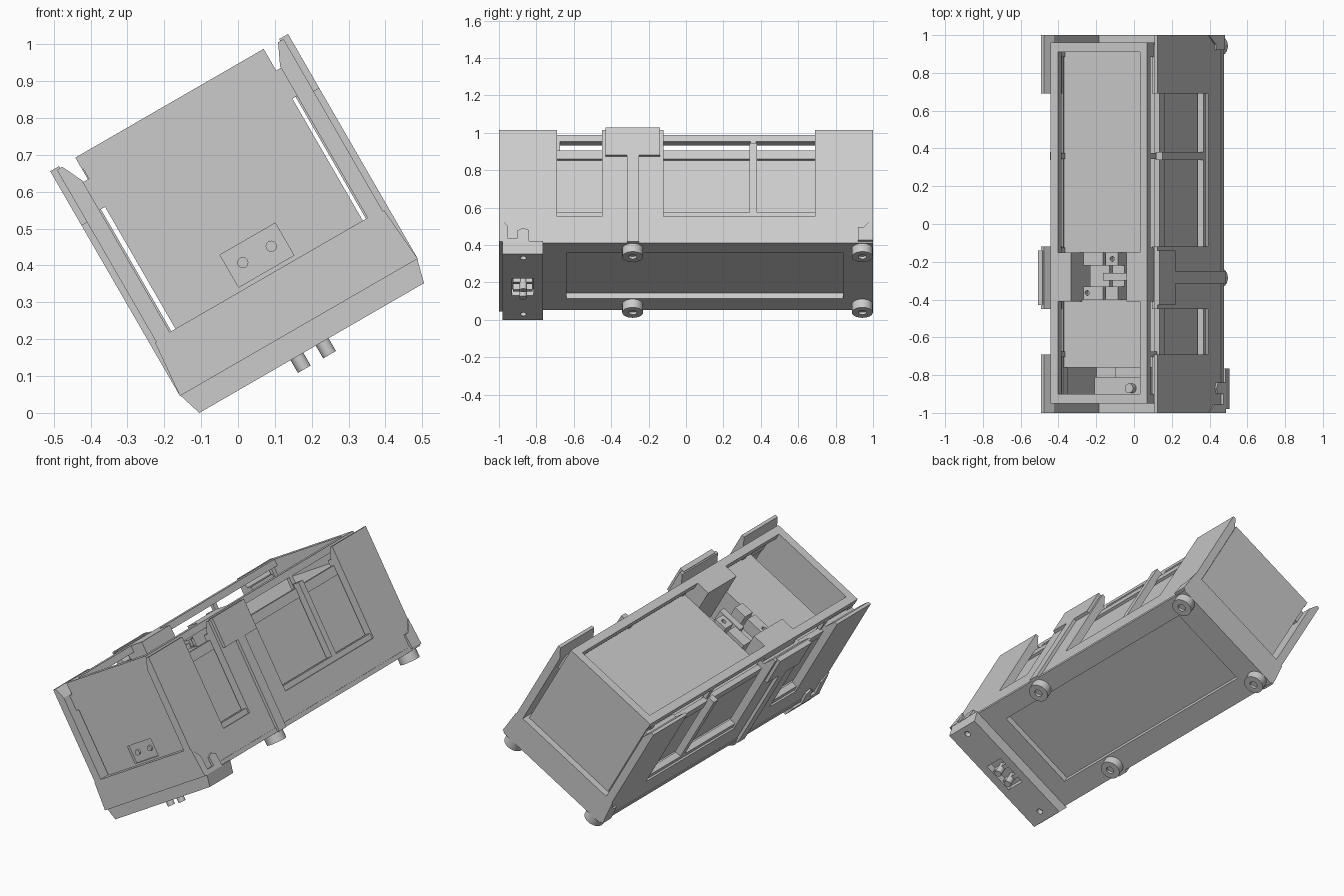
import bpy, bmesh, math
from mathutils import Matrix, Vector

cube = bpy.data.objects.get("Cube")
if cube:
    bpy.data.objects.remove(cube)

# The whole unit is modelled upright, then tilted about y
TILT = Matrix.Translation((-0.105, 0, 0)) @ Matrix.Rotation(math.radians(-30), 4, 'Y')
WIDTH = 0.7

grey = bpy.data.materials.new("plain grey")
GREY = (0.6, 0.6, 0.6, 1)
grey.diffuse_color = GREY
grey.use_nodes = True
grey.node_tree.nodes["Principled BSDF"].inputs["Base Color"].default_value = GREY


def finish(name, bm, mirrored=False):
    if mirrored:
        for v in bm.verts:
            v.co.x = WIDTH - v.co.x
    bm.normal_update()
    bmesh.ops.recalc_face_normals(bm, faces=bm.faces)
    mesh = bpy.data.meshes.new(name)
    bm.to_mesh(mesh)
    bm.free()
    mesh.materials.append(grey)
    ob = bpy.data.objects.new(name, mesh)
    bpy.context.collection.objects.link(ob)
    ob.matrix_world = TILT
    return ob


def prism(name, points, axis, a, b, mirrored=False, lean=0):
    """Extrude a profile: (x, z) points along y, or (y, z) points along x.
    Lean draws the outer side inwards with height."""
    bm = bmesh.new()
    place = (lambda p, t: (p[0], t, p[1])) if axis == 'y' else (lambda p, t: (t, p[0], p[1]))
    face = bm.faces.new([bm.verts.new(place(p, a)) for p in points])
    new = bmesh.ops.extrude_face_region(bm, geom=[face])["geom"]
    outer = [g for g in new if isinstance(g, bmesh.types.BMVert)]
    bmesh.ops.translate(bm, vec=Vector(place((0, 0), b - a)), verts=outer)
    for v in outer:
        v.co.x -= lean * v.co.z
    return finish(name, bm, mirrored)


def box(name, x0, x1, y0, y1, z0, z1, mirrored=False):
    return prism(name, [(x0, z0), (x1, z0), (x1, z1), (x0, z1)], 'y', y0, y1, mirrored)


def cylinder(name, x, y, z, r, depth, axis='z'):
    bm = bmesh.new()
    bmesh.ops.create_cone(bm, cap_ends=True, segments=24, radius1=r, radius2=r, depth=depth)
    if axis == 'y':
        bmesh.ops.rotate(bm, verts=bm.verts, matrix=Matrix.Rotation(math.pi / 2, 3, 'X'))
    bmesh.ops.translate(bm, vec=(x, y, z), verts=bm.verts)
    ob = finish(name, bm)
    smooth(ob)
    return ob


def smooth(ob):
    bpy.ops.object.select_all(action='DESELECT')
    ob.select_set(True)
    bpy.context.view_layer.objects.active = ob
    bpy.ops.object.shade_smooth_by_angle()


def cut(ob, *cutters):
    for cutter in cutters:
        mod = ob.modifiers.new("cut", 'BOOLEAN')
        mod.object, mod.operation, mod.solver = cutter, 'DIFFERENCE', 'EXACT'
    bpy.context.view_layer.update()
    mesh = bpy.data.meshes.new_from_object(ob.evaluated_get(bpy.context.evaluated_depsgraph_get()))
    ob.modifiers.clear()
    ob.data = mesh
    for cutter in cutters:
        bpy.data.objects.remove(cutter)


# Base with a shallow recess underneath and a slightly wider foot edge
base = prism("base", [(-0.009, 0.066), (0.709, 0.066), (0.709, 0.09), (0.705, 0.09), (0.705, 0.23),
                      (-0.005, 0.23), (-0.005, 0.09), (-0.009, 0.09)], 'y', -1, 1)
cut(base, box("recess", 0.115, 0.6, -0.64, 0.84, 0, 0.1))

# Contact block under the front end, with screw holes and pins
block = prism("contact_block", [(0, 0), (0.704, 0), (0.722, 0.07), (-0.022, 0.07)],
              'y', -0.98, -0.765)
cut(block, box("socket", 0.26, 0.44, -0.93, -0.815, -0.1, 0.04),
    cylinder("screw_hole", 0.06, -0.87, 0, 0.017, 0.06),
    cylinder("screw_hole", 0.66, -0.87, 0, 0.017, 0.06))
for x in (0.306, 0.385):
    cylinder("contact_pin", x, -0.87, 0, 0.02, 0.08)
    box("contact_bracket", x - 0.012, x + 0.012, -0.925, -0.82, 0.005, 0.04)

# Inner box and the pockets in its top
inner = box("inner_box", 0.058, 0.645, -0.93, 0.93, 0.2, 0.65)
cut(inner, box("front_pocket", 0.065, 0.635, -0.9, -0.76, 0.3, 0.9),
    box("middle_pocket", 0.18, 0.52, -0.4, -0.15, 0.45, 0.9))

# End panels; the front one has a recessed plate with two studs
front = box("front_panel", 0.058, 0.645, -0.95, -0.9, 0.22, 0.768)
cut(front, box("plate_recess", 0.263, 0.436, -1, -0.935, 0.242, 0.343))
for x in (0.306, 0.395):
    cylinder("front_stud", x, -0.937, 0.294, 0.015, 0.02, 'y')
box("back_panel", 0.058, 0.645, 0.91, 0.96, 0.22, 0.768)

# Mechanism in the middle pocket
for x0, x1, hole_x, hole_y in ((0.2, 0.318, 0.222, -0.365), (0.335, 0.41, 0.375, -0.185)):
    arm = box("mechanism_arm", x0, x1, -0.4, -0.15, 0.45, 0.67)
    cut(arm, cylinder("arm_hole", hole_x, hole_y, 0.67, 0.013, 0.06),
        box("arm_step", x0 - 0.01, x1 + 0.01, -0.33, -0.22, 0.6, 0.8))
box("arm_bridge", 0.3, 0.45, -0.3, -0.26, 0.45, 0.64)

# Latch in the front pocket
box("latch_block", 0.14, 0.42, -0.9, -0.81, 0.29, 0.45)
box("latch_rest", 0.26, 0.42, -0.81, -0.76, 0.29, 0.44)
cylinder("latch_peg", 0.37, -0.87, 0.46, 0.025, 0.05)

FRONT_CLIP = [(-1, 0.066), (-0.84, 0.066), (-0.84, 0.14), (-0.87, 0.155), (-0.9, 0.14),
              (-0.9, 0.09), (-0.955, 0.09), (-0.955, 0.17), (-1, 0.225)]
BACK_CLIP = [(0.92, 0.075), (1, 0.075), (1, 0.225), (0.95, 0.16), (0.92, 0.16)]

for mirrored in (False, True):
    # Top rim and lid edge
    box("top_rim", 0.6, 0.645, -0.95, 0.96, 0.73, 0.768, mirrored)
    box("rim_block", 0.52, 0.645, -0.41, -0.15, 0.64, 0.768, mirrored)
    box("lid_edge", 0.63, 0.66, -0.95, 0.95, 0.612, 0.665, mirrored)
    for y in (-0.69, -0.14, 0.36, 0.9):
        box("rim_post", 0.625, 0.645, y - 0.015, y + 0.015, 0.64, 0.74, mirrored)
    # Window sill and mullion
    box("window_sill", 0.66, 0.695, -0.95, 0.95, 0.22, 0.26, mirrored)
    box("mullion", 0.655, 0.695, 0.34, 0.38, 0.23, 0.69, mirrored)
    # Solid wall plates with a tapered lip on top, bridged to the inner box
    for y0, y1 in ((-1, -0.69), (-0.45, -0.12), (0.69, 1)):
        prism("wall_plate", [(0.66, 0.22), (0.705, 0.22), (0.705, 0.764), (0.688, 0.764),
                             (0.66, 0.705)], 'y', y0, y1, mirrored)
        box("plate_bridge", 0.635, 0.665, max(y0, -0.95), min(y1, 0.95), 0.64, 0.7, mirrored)
    # Hook with a wide head and a narrow stem
    prism("hook_head", [(0.7, 0.6), (0.7225, 0.6), (0.7225, 0.77), (0.695, 0.77), (0.695, 0.7)],
          'y', -0.43, -0.14, mirrored)
    box("hook_stem", 0.7, 0.7225, -0.315, -0.25, 0.066, 0.61, mirrored)
    # Corner clips
    prism("front_clip", FRONT_CLIP, 'x', 0.7, 0.728, mirrored, 0.085)
    prism("back_clip", BACK_CLIP, 'x', 0.7, 0.728, mirrored, 0.085)
    # Feet with a screw hole
    foot_x = WIDTH - 0.648 if mirrored else 0.648
    for y in (-0.285, 0.943):
        foot = cylinder("foot", foot_x, y, 0.05, 0.056, 0.07)
        cut(foot, cylinder("foot_hole", foot_x, y, 0.015, 0.022, 0.03))
        smooth(foot)
